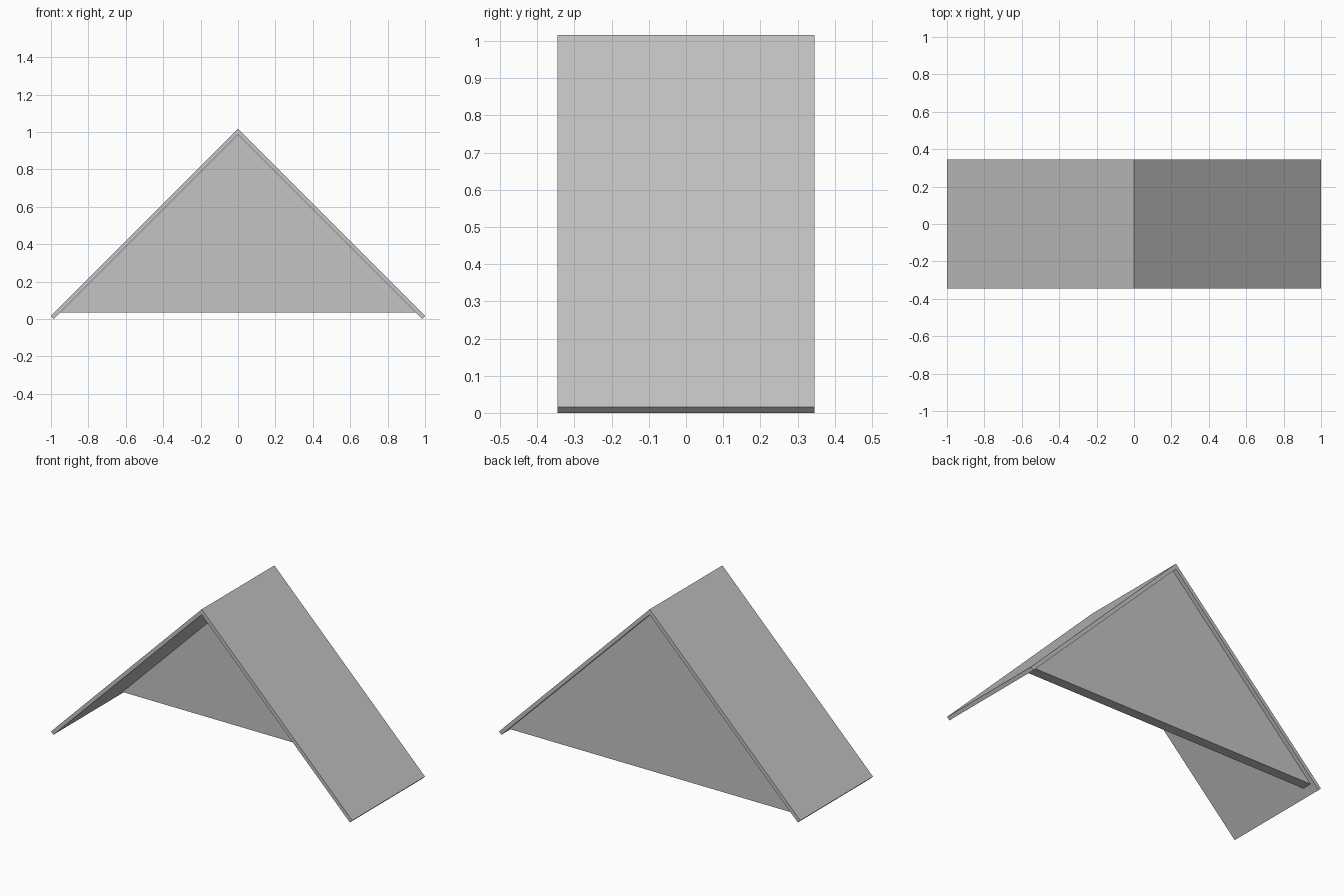
import bpy
import bmesh

cube = bpy.data.objects.get("Cube")
if cube:
    bpy.data.objects.remove(cube, do_unlink=True)

HALF_SPAN = 1.0      # ridge to outer eave
EDGE = 0.016         # half the diagonal of the board thickness
RIDGE = 1.016
HALF_DEPTH = 0.345
WALL_BASE = 0.035

grey = bpy.data.materials.new("plain grey")
grey.use_nodes = True
colour = (0.55, 0.55, 0.55, 1)
grey.diffuse_color = colour
grey.node_tree.nodes["Principled BSDF"].inputs["Base Color"].default_value = colour


def extrude_profile(name, points, y_front, y_back):
    """Solid from an x-z outline, extruded along y."""
    bm = bmesh.new()
    face = bm.faces.new([bm.verts.new((x, y_front, z)) for x, z in points])
    result = bmesh.ops.extrude_face_region(bm, geom=[face])
    moved = [v for v in result["geom"] if isinstance(v, bmesh.types.BMVert)]
    bmesh.ops.translate(bm, verts=moved, vec=(0, y_back - y_front, 0))
    bmesh.ops.recalc_face_normals(bm, faces=bm.faces)
    mesh = bpy.data.meshes.new(name)
    bm.to_mesh(mesh)
    bm.free()
    mesh.materials.append(grey)
    obj = bpy.data.objects.new(name, mesh)
    bpy.context.collection.objects.link(obj)
    return obj


# Two sloping roof boards mitred at the ridge, as one chevron outline
inner_ridge = RIDGE - 2 * EDGE
inner_eave = HALF_SPAN - EDGE
extrude_profile("roof_boards", [
    (-inner_eave, 0), (-HALF_SPAN, EDGE), (0, RIDGE),
    (HALF_SPAN, EDGE), (inner_eave, 0), (0, inner_ridge),
], -HALF_DEPTH, HALF_DEPTH)

# Triangular gable wall set just inside the back edge
half_base = inner_ridge - WALL_BASE
wall_back = HALF_DEPTH - 0.025
extrude_profile("gable_wall", [
    (-half_base, WALL_BASE), (0, inner_ridge), (half_base, WALL_BASE),
], wall_back - 0.06, wall_back)
